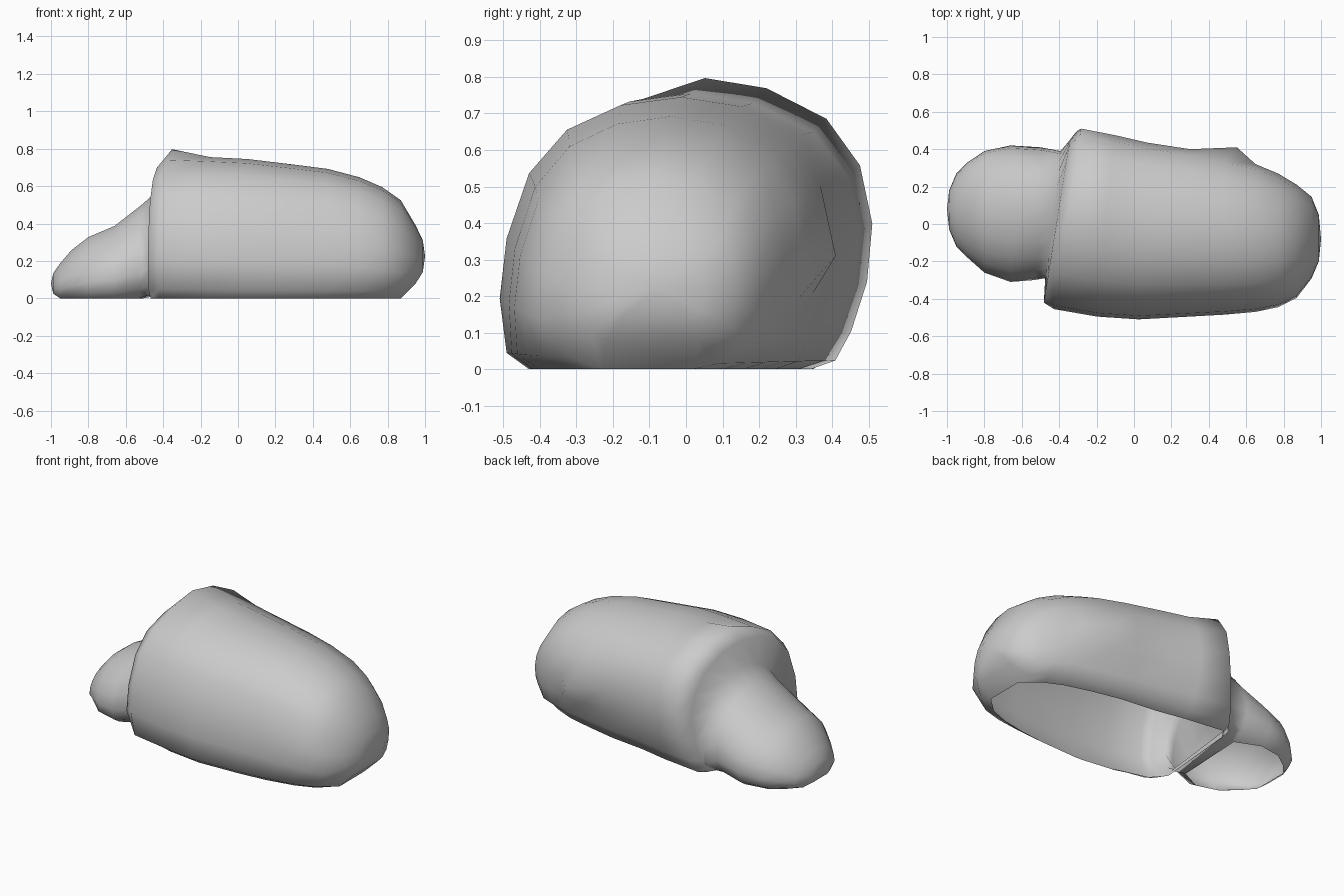
import bpy, bmesh, math

if "Cube" in bpy.data.objects:
    bpy.data.objects.remove(bpy.data.objects["Cube"])

# cross-section outlines (u across -1..1, v up 0..1), open at the bottom
BODY = [(-.83, 0), (-.96, .06), (-1, .26), (-.96, .48), (-.83, .72), (-.61, .88), (-.3, .97),
        (.05, 1), (.4, .965), (.74, .86), (.93, .7), (1, .5), (.97, .3), (.88, .13), (.79, .03), (.65, 0)]
LOBE = [(-.8, 0), (-.95, .09)] + [
    (-math.cos(t), .26 + .74 * math.sin(t)) for t in [math.pi * i / 11 for i in range(12)]
] + [(.95, .09), (.8, 0)]

# stations: x, lean of the station with y, y min, y max, z bottom, z top, width of the opening
lobe_stations = [
    (-.988, 0, -.03, .18, .025, .135, .8), (-.95, 0, -.12, .27, 0, .19, .75),
    (-.89, 0, -.18, .33, 0, .26, .9), (-.80, 0, -.26, .39, 0, .33, 1),
    (-.66, 0, -.31, .42, 0, .39, 1), (-.52, .05, -.30, .41, 0, .50, .8),
    (-.44, .12, -.29, .39, .02, .57, 1)]
body_stations = [
    (-.415, .16, -.42, .44, 0, .72, .95), (-.36, .15, -.455, .51, 0, .797, 1),
    (-.15, .10, -.495, .475, 0, .755, 1), (.05, .05, -.51, .435, 0, .745, 1),
    (.30, 0, -.495, .40, 0, .715, 1), (.48, 0, -.485, .36, 0, .692, .97),
    (.65, 0, -.47, .32, 0, .647, .9), (.77, 0, -.445, .27, 0, .595, .8),
    (.87, 0, -.395, .21, 0, .525, .55), (.95, 0, -.29, .145, .08, .39, .8),
    (.988, 0, -.20, .05, .14, .31, 1)]

bm = bmesh.new()


def ring(station, outline):
    x, lean, y0, y1, z0, z1, opening = station
    verts = []
    for u, v in outline:
        if v < .1:  # the turned-in lip at the bottom
            u *= opening if v == 0 else (1 + opening) / 2
        y = (y0 + y1) / 2 + u * (y1 - y0) / 2
        verts.append(bm.verts.new((x + lean * y, y, z0 + v * (z1 - z0))))
    return verts


def bridge(a, b, closed=False):
    n = len(a)
    for i in range(n if closed else n - 1):
        j = (i + 1) % n
        bm.faces.new((a[i], b[i], b[j], a[j]))


def cap(r, point):
    tip = bm.verts.new(point)
    for i in range(len(r)):
        bm.faces.new((r[i], r[(i + 1) % len(r)], tip))


# skin the small lobe, the stepped rim and the large shell in one go;
# the two tips and the neck between the parts have a floor
rings = [ring(s, LOBE) for s in lobe_stations] + [ring(s, BODY) for s in body_stations]
neck, last = len(lobe_stations) - 1, len(rings) - 2
for k in range(len(rings) - 1):
    bridge(rings[k], rings[k + 1], closed=k in (0, neck - 1, neck, last - 1, last))
cap(rings[0], (-1, .08, .08))
cap(rings[-1], (1, -.08, .225))

# lower front shoulder of the rim and a small bulge on the back side
step, rim = rings[neck + 1], rings[neck + 2]
for i, z in ((4, .55), (5, .665), (6, .74)):
    rim[i].co.z = z
bulge = rings[neck + 6][11]
bulge.co = (.55, .41, .31)

# round off the bottom corner of the rim at the front, pull it out at the back
for r, y_floor, y_lip in ((step, -.25, -.36), (rim, -.33, -.42), (rings[neck + 3], -.40, -.46)):
    r[0].co.y, r[1].co.y = y_floor, y_lip
for r, dx in ((step, .05), (rim, .07)):
    for v, f in ((r[12], .3), (r[13], .7), (r[14], 1), (r[15], 1)):
        v.co.x -= dx * f

bmesh.ops.recalc_face_normals(bm, faces=bm.faces)
mesh = bpy.data.meshes.new("stepped_shell")
bm.to_mesh(mesh)
bm.free()
for p in mesh.polygons:
    p.use_smooth = True
shell = bpy.data.objects.new("stepped_shell", mesh)
bpy.context.collection.objects.link(shell)
